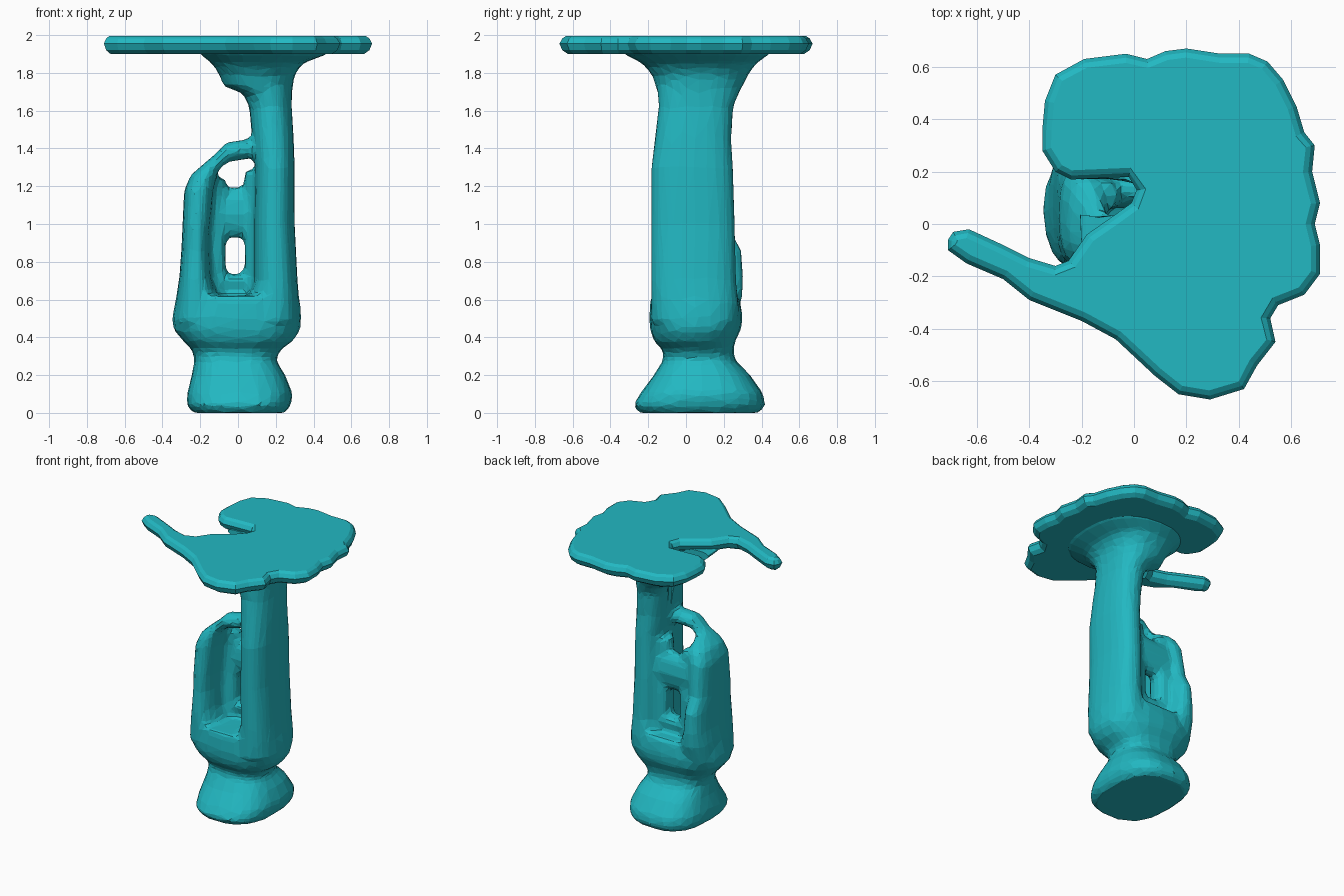
import bpy, bmesh, math
from mathutils import Vector

if "Cube" in bpy.data.objects:
    bpy.data.objects.remove(bpy.data.objects["Cube"])

teal = bpy.data.materials.new("teal")
teal.diffuse_color = (0.016, 0.48, 0.54, 1)
teal.use_nodes = True
teal.node_tree.nodes["Principled BSDF"].inputs["Base Color"].default_value = teal.diffuse_color


def make_object(name, bm):
    bmesh.ops.recalc_face_normals(bm, faces=bm.faces)
    me = bpy.data.meshes.new(name)
    bm.to_mesh(me)
    bm.free()
    me.materials.append(teal)
    ob = bpy.data.objects.new(name, me)
    bpy.context.collection.objects.link(ob)
    return ob


def skin(bm, rings):
    """Join rings of points into a closed tube."""
    vs = [[bm.verts.new(p) for p in r] for r in rings]
    n = len(vs[0])
    for a, b in zip(vs, vs[1:]):
        for i in range(n):
            j = (i + 1) % n
            bm.faces.new((a[i], a[j], b[j], b[i]))
    caps = [bm.faces.new(vs[0][::-1]), bm.faces.new(vs[-1])]
    bm.normal_update()
    bmesh.ops.triangulate(bm, faces=caps)


def loft(bm, sections, power=2.6, n=24):
    """Rounded-box sections given as (z, x0, x1, y0, y1)."""
    rings = []
    for z, x0, x1, y0, y1 in sections:
        ring = []
        for i in range(n):
            t = 2 * math.pi * i / n
            c, s = math.cos(t), math.sin(t)
            u = math.copysign(abs(c) ** (2 / power), c)
            v = math.copysign(abs(s) ** (2 / power), s)
            ring.append(((x0 + x1) / 2 + u * (x1 - x0) / 2,
                         (y0 + y1) / 2 + v * (y1 - y0) / 2, z))
        rings.append(ring)
    skin(bm, rings)


def bar(bm, path, ry, rz, n=10):
    """Rounded bar running along x through (x, y, z) points."""
    skin(bm, [[(x, y + ry * math.cos(2 * math.pi * i / n),
                z + rz * math.sin(2 * math.pi * i / n)) for i in range(n)]
              for x, y, z in path])


ped = bmesh.new()
# flared foot and swollen lower body
loft(ped, [(0.0, -.24, .25, -.25, .39), (.04, -.27, .28, -.28, .42),
           (.10, -.27, .29, -.245, .41), (.20, -.245, .25, -.17, .34),
           (.28, -.23, .20, -.12, .26), (.33, -.24, .22, -.12, .25),
           (.38, -.29, .29, -.17, .26), (.44, -.34, .33, -.19, .29),
           (.50, -.35, .335, -.195, .30), (.58, -.335, .33, -.19, .29),
           (.62, -.325, .32, -.185, .28)])
# tall column flaring into the top
loft(ped, [(.48, .0, .33, -.185, .28), (.58, .05, .325, -.185, .28),
           (.7, .085, .315, -.185, .265),
           (1.0, .085, .30, -.185, .26), (1.3, .09, .30, -.185, .25),
           (1.45, .075, .295, -.165, .24), (1.62, .06, .285, -.145, .25),
           (1.69, .03, .285, -.15, .28), (1.73, -.08, .29, -.16, .30),
           (1.79, -.10, .30, -.18, .33), (1.85, -.14, .34, -.23, .37),
           (1.89, -.19, .45, -.31, .43), (1.93, -.24, .52, -.36, .47)], 2.4)
# short side pillar
loft(ped, [(.48, -.34, -.06, -.17, .26), (.62, -.325, -.11, -.17, .30),
           (.72, -.31, -.14, -.17, .305), (.86, -.30, -.15, -.16, .295),
           (.96, -.295, -.15, -.16, .24), (1.18, -.285, -.13, -.15, .21),
           (1.26, -.25, -.11, -.13, .17), (1.32, -.18, -.10, -.10, .06)], 2.6)
# arched bridge between pillar and column
bar(ped, [(-.20, -.02, 1.25), (-.13, -.03, 1.31), (-.06, -.03, 1.38),
          (.01, -.02, 1.39), (.16, .02, 1.42)], .07, .055)
# rear wall inside the window: two uprights and two cross webs
bar(ped, [(-.22, .13, 1.06), (.18, .13, 1.06)], .07, .14)
bar(ped, [(-.22, .13, .695), (.18, .13, .695)], .07, .04)
for x0, x1, z1 in ((-.20, -.065, 1.24), (.035, .18, 1.28)):
    loft(ped, [(.66, x0, x1, .05, .20), (.9, x0, x1, .05, .20),
               (z1, x0, x1, .05, .17)], 3, 12)
pedestal = make_object("pedestal", ped)

# cutter for the groove under the notch of the top
cut = bmesh.new()
loft(cut, [(1.45, -.30, .09, .03, .16), (2.1, -.30, .04, .03, .18)], 2.2, 16)
cutter = make_object("groove_cutter", cut)
cutter.hide_render = True
cutter.hide_viewport = True

m = pedestal.modifiers.new("fuse", 'REMESH')
m.mode, m.voxel_size = 'VOXEL', .022
m = pedestal.modifiers.new("groove", 'BOOLEAN')
m.operation, m.object, m.solver = 'DIFFERENCE', cutter, 'EXACT'
m = pedestal.modifiers.new("soften", 'SMOOTH')
m.factor, m.iterations = .5, 3
m = pedestal.modifiers.new("facets", 'DECIMATE')
m.ratio = .12

# irregular slab top with a notch and a long arm
outline = [(-.71, -.06), (-.69, -.03), (-.63, -.02), (-.5, -.08), (-.4, -.13),
           (-.3, -.16), (-.25, -.14), (-.18, -.04), (-.08, .03), (-.01, .08),
           (.01, .13), (-.02, .18), (-.24, .17), (-.30, .20), (-.35, .28),
           (-.35, .36), (-.34, .47), (-.30, .57), (-.19, .63), (-.03, .65),
           (.05, .63), (.12, .66), (.2, .67), (.33, .65), (.44, .65),
           (.51, .62), (.57, .55), (.62, .45), (.65, .35), (.69, .30),
           (.68, .2), (.71, .08), (.69, 0), (.71, -.08), (.71, -.19),
           (.65, -.27), (.55, -.31), (.52, -.36), (.54, -.45), (.47, -.54),
           (.42, -.63), (.29, -.67), (.17, -.65), (.08, -.58), (-.07, -.44),
           (-.2, -.37), (-.4, -.29), (-.5, -.21), (-.64, -.15), (-.71, -.1)]


def inset(d, z):
    """Outline shrunk inwards by d at height z."""
    pts = [Vector(p) for p in outline]
    ring = []
    for i, p in enumerate(pts):
        t = (pts[(i + 1) % len(pts)] - pts[i - 1]).normalized()
        ring.append((p.x + t.y * d, p.y - t.x * d, z))
    return ring


top = bmesh.new()
skin(top, [inset(.045, 1.90), inset(.015, 1.92), inset(0, 1.955),
           inset(.015, 1.982), inset(.035, 1.995)])
make_object("slab_top", top)
